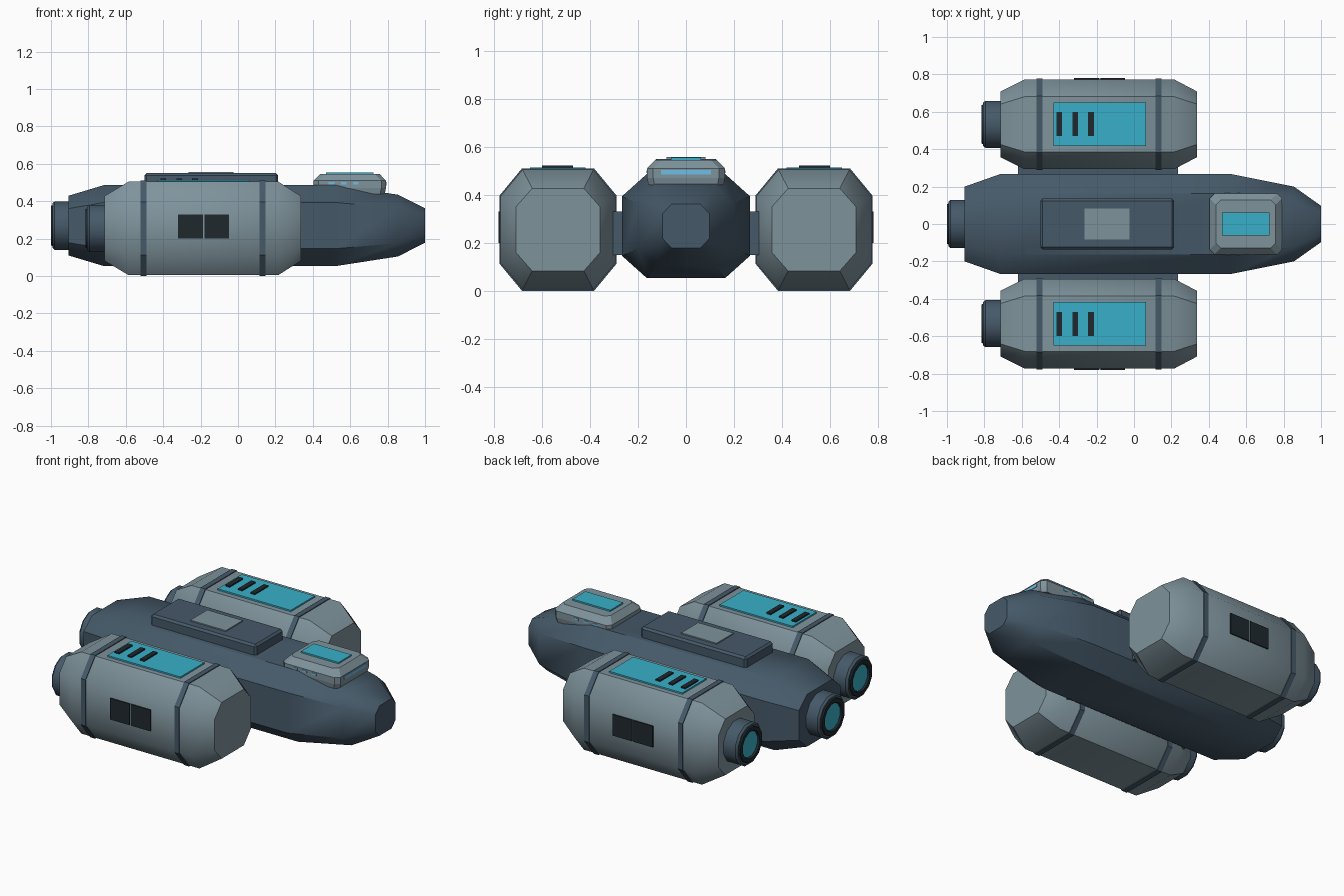
import bpy, bmesh
from math import sin, cos, pi, radians

if "Cube" in bpy.data.objects:
    bpy.data.objects.remove(bpy.data.objects["Cube"])


def material(name, rgb):
    m = bpy.data.materials.new(name)
    m.diffuse_color = (*rgb, 1)
    m.use_nodes = True
    m.node_tree.nodes["Principled BSDF"].inputs["Base Color"].default_value = m.diffuse_color
    return m


SLATE = material("slate", (0.06, 0.10, 0.14))
STEEL = material("steel", (0.21, 0.29, 0.33))
TEAL = material("teal", (0.04, 0.43, 0.58))
DARK = material("dark", (0.014, 0.022, 0.027))
GLOW = material("glow", (0.16, 0.51, 0.79))


def loft(name, rings, mat, smooth=None, closed=False):
    """Skin equal-sized rings of points; cap both ends, or join last ring to first."""
    bm = bmesh.new()
    vs = [[bm.verts.new(p) for p in r] for r in rings]
    n = len(vs[0])
    pairs = list(zip(vs, vs[1:])) + ([(vs[-1], vs[0])] if closed else [])
    for a, b in pairs:
        for i in range(n):
            j = (i + 1) % n
            bm.faces.new((a[i], a[j], b[j], b[i]))
    if not closed:
        bm.faces.new(vs[0])
        bm.faces.new(vs[-1])
    bmesh.ops.recalc_face_normals(bm, faces=bm.faces)
    me = bpy.data.meshes.new(name)
    bm.to_mesh(me)
    bm.free()
    me.materials.append(mat)
    ob = bpy.data.objects.new(name, me)
    bpy.context.collection.objects.link(ob)
    if smooth:
        bpy.ops.object.select_all(action='DESELECT')
        ob.select_set(True)
        bpy.context.view_layer.objects.active = ob
        bpy.ops.object.shade_smooth_by_angle(angle=radians(smooth))
    return ob


def octagon(a, b, fa, fb):
    """Chamfered rectangle: half sizes a, b and flat half lengths fa, fb."""
    return [(fa, b), (a, fb), (a, -fb), (fa, -b), (-fa, -b), (-a, -fb), (-a, fb), (-fa, b)]


def x_ring(x, cy, cz, a, b, ra, rb):
    return [(x, cy + p, cz + q) for p, q in octagon(a, b, a * ra, b * rb)]


def z_ring(z, cx, cy, a, b, c):
    return [(cx + p, cy + q, z) for p, q in octagon(a, b, a - c, b - c)]


def box(name, x, y, z, mat, bevel=0.0):
    ring = lambda h: [(x[0], y[0], h), (x[1], y[0], h), (x[1], y[1], h), (x[0], y[1], h)]
    ob = loft(name, [ring(z[0]), ring(z[1])], mat)
    if bevel:
        m = ob.modifiers.new("bevel", 'BEVEL')
        m.width, m.segments = bevel, 1
    return ob


def lathe(name, profile, cy, cz, mat, closed=False, n=12):
    rings = [[(x, cy + r * cos(2 * pi * (i + .5) / n), cz + r * sin(2 * pi * (i + .5) / n))
              for i in range(n)] for x, r in profile]
    return loft(name, rings, mat, 35, closed)


def engine(name, x0, x1, cy, cz, r):
    # housing, dark rim and recessed glowing disc, pointing to -x
    lathe(name + "_nozzle", [(x0 + .03, r), (x1 + .02, r), (x1 + .008, r * .92),
                             (x1 + .008, r * .62), (x0 + .03, r * .62)], cy, cz, SLATE, True)
    lathe(name + "_rim", [(x1 + .015, r * .86), (x1, r * .82), (x1, r * .64), (x1 + .015, r * .6)],
          cy, cz, DARK, True)
    lathe(name + "_glow", [(x0, r * .62), (x1 + .012, r * .62)], cy, cz, TEAL)


# Central hull
loft("hull", [x_ring(x, 0, .27, a, b, .61, .57) for x, a, b in
              [(-.905, .20, .16), (-.715, .267, .217), (.52, .267, .217),
               (.855, .20, .165), (1.0, .097, .092)]], SLATE, 40)
engine("main_engine", -.905, -1.0, 0, .27, .134)

# Raised plate on the back of the hull
box("dorsal_plate", (-.50, .215), (-.135, .135), (.47, .55), SLATE, .012)
box("dorsal_hatch", (-.265, -.025), (-.082, .082), (.54, .557), STEEL)

# Cockpit with windows
loft("cockpit", [z_ring(z, .598, 0, .193 - d, .162 - d, .025) for z, d in
                 [(.44, .006), (.47, 0), (.51, 0), (.546, .034)]], STEEL)
box("cockpit_roof_window", (.47, .725), (-.062, .062), (.54, .555), TEAL)
box("cockpit_front_window", (.78, .795), (-.105, .105), (.485, .503), GLOW)
for s in (-1, 1):
    for i in range(3):
        x = .485 + .065 * i
        box("cockpit_side_window", (x, x + .03), sorted((s * .155, s * .165)), (.49, .502), GLOW)

# Side pods
CY, CZ = .533, .255
for s, side in ((-1, "right"), (1, "left")):
    c = s * CY
    span = lambda a, b: sorted((s * a, s * b))
    loft(side + "_pod", [x_ring(x, c, CZ, a, b, .615, .555) for x, a, b in
                         [(-.715, .175, .172), (-.585, .24, .25), (.215, .24, .25),
                          (.338, .175, .172)]], STEEL, 40)
    for x in (-.505, .13):
        loft(side + "_pod_band", [x_ring(x + d, c, CZ, .244, .255, .615, .555)
                                  for d in (-.016, .016)], SLATE)
    box(side + "_pod_strut", (-.62, .235), span(.24, .32), (.15, .33), SLATE)
    box(side + "_roof_panel", (-.43, .065), span(.418, .65), (.49, .514), TEAL)
    for x in (-.40, -.315, -.23):
        box(side + "_roof_vent", (x - .015, x + .015), span(.47, .60), (.51, .522), DARK)
    # Split window on the outer flank
    for x in (-.32, -.18):
        box(side + "_flank_window", (x, x + .132), span(.76, .78), (.20, .33), DARK)
    box(side + "_flank_divider", (-.189, -.179), span(.76, .777), (.20, .33), STEEL)
    engine(side + "_engine", -.715, -.815, c, CZ, .13)
